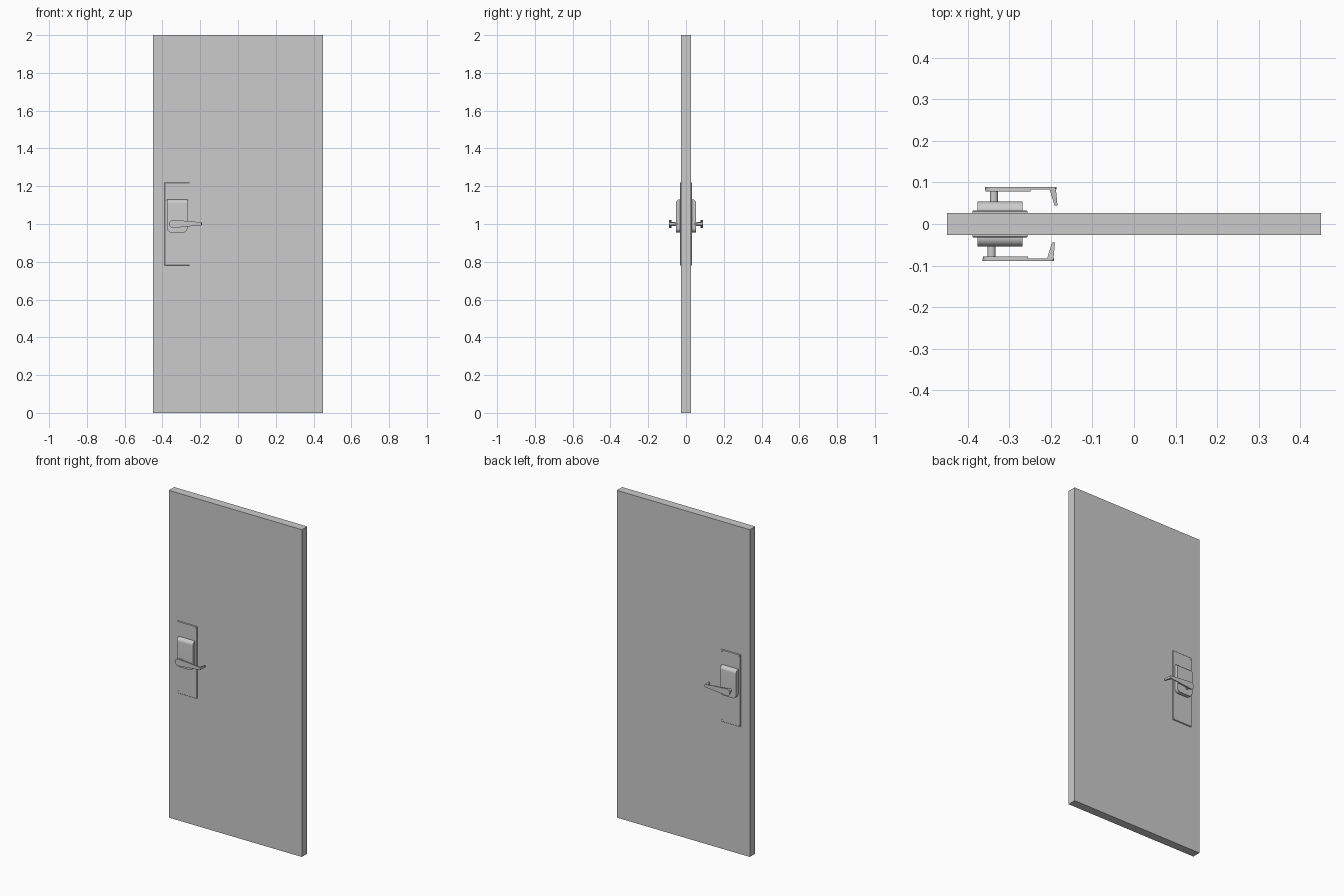
import bpy, bmesh, math

if "Cube" in bpy.data.objects:
    bpy.data.objects.remove(bpy.data.objects["Cube"])


def loft(name, ring_a, ring_b, bevel_edges=None, width=0.0, segs=1):
    """Closed solid between two matching rings, with an optional edge bevel."""
    bm = bmesh.new()
    a = [bm.verts.new(p) for p in ring_a]
    b = [bm.verts.new(p) for p in ring_b]
    bm.faces.new(a)
    bm.faces.new(b)
    n = len(a)
    for i in range(n):
        j = (i + 1) % n
        bm.faces.new((a[i], a[j], b[j], b[i]))
    bmesh.ops.recalc_face_normals(bm, faces=bm.faces)
    if bevel_edges:
        bmesh.ops.bevel(bm, geom=[e for e in bm.edges if bevel_edges(e)],
                        offset=width, segments=segs, profile=0.5, affect='EDGES')
    me = bpy.data.meshes.new(name)
    bm.to_mesh(me)
    bm.free()
    ob = bpy.data.objects.new(name, me)
    bpy.context.collection.objects.link(ob)
    bpy.context.view_layer.objects.active = ob
    ob.select_set(True)
    bpy.ops.object.shade_smooth_by_angle(angle=math.radians(35))
    ob.select_set(False)
    return ob


def slab(name, outline, y0, y1, **kw):
    """Extrude an xz outline from y0 to y1."""
    return loft(name, [(x, y0, z) for x, z in outline],
                [(x, y1, z) for x, z in outline], **kw)


def rect(x0, x1, z0, z1):
    return [(x0, z0), (x1, z0), (x1, z1), (x0, z1)]


def arc(cx, cz, r, a0, a1, n):
    return [(cx + r * math.cos(math.radians(a0 + (a1 - a0) * i / n)),
             cz + r * math.sin(math.radians(a0 + (a1 - a0) * i / n)))
            for i in range(n + 1)]


# door leaf
slab("door_leaf", rect(-0.45, 0.45, 0, 2), -0.026, 0.026)

for side, s, dx in (("front", -1, -0.003), ("back", 1, 0.003)):
    # backing plate with softened outer rim
    slab(side + "_plate", rect(-0.389, -0.256, 0.78, 1.22), s * 0.025, s * 0.032,
         bevel_edges=lambda e: all(abs(v.co.y) > 0.031 for v in e.verts),
         width=0.002)

    # corner screws
    for i, (x, z) in enumerate([(x, z) for x in (-0.38, -0.265) for z in (0.792, 1.208)]):
        slab(f"{side}_screw_{i + 1}", arc(x, z, 0.004, 0, 337.5, 15), s * 0.031, s * 0.033)

    # lock housing: rounded lower corners, curved top
    housing = ([(-0.376, 1.13)] + arc(-0.352, 0.979, 0.024, 180, 270, 8)
               + arc(-0.292, 0.979, 0.024, 270, 360, 8) + [(-0.268, 1.13)])
    slab(side + "_housing", housing, s * 0.031, s * 0.054,
         bevel_edges=lambda e: all(abs(v.co.y) > 0.05 and v.co.z > 1.12 for v in e.verts),
         width=0.021, segs=8)

    # spindle
    hub = -0.34 + dx
    slab(side + "_spindle", arc(hub, 1.0, 0.01, 0, 345, 23), s * 0.053, s * 0.08)

    # lever: thick hub pad and long tapering blade
    pad = arc(hub, 1.0, 0.02, 90, 270, 12) + [(-0.252 + dx, 0.987), (-0.252 + dx, 1.013)]
    slab(side + "_lever_pad", pad, s * 0.078, s * 0.085)
    blade = (arc(hub, 1.0, 0.021, 90, 270, 12) + [(-0.25 + dx, 0.988)]
             + arc(-0.197 + dx, 1.001, 0.008, -90, 90, 8) + [(-0.25 + dx, 1.015)])
    slab(side + "_lever_blade", blade, s * 0.083, s * 0.089)

    # lever return bending back toward the door
    base = [(x + dx, s * 0.086, z) for x, z in rect(-0.207, -0.191, 0.993, 1.009)]
    tip = [(x + dx, s * 0.044, z) for x, z in rect(-0.194, -0.187, 0.996, 1.005)]
    loft(side + "_lever_return", base, tip)
